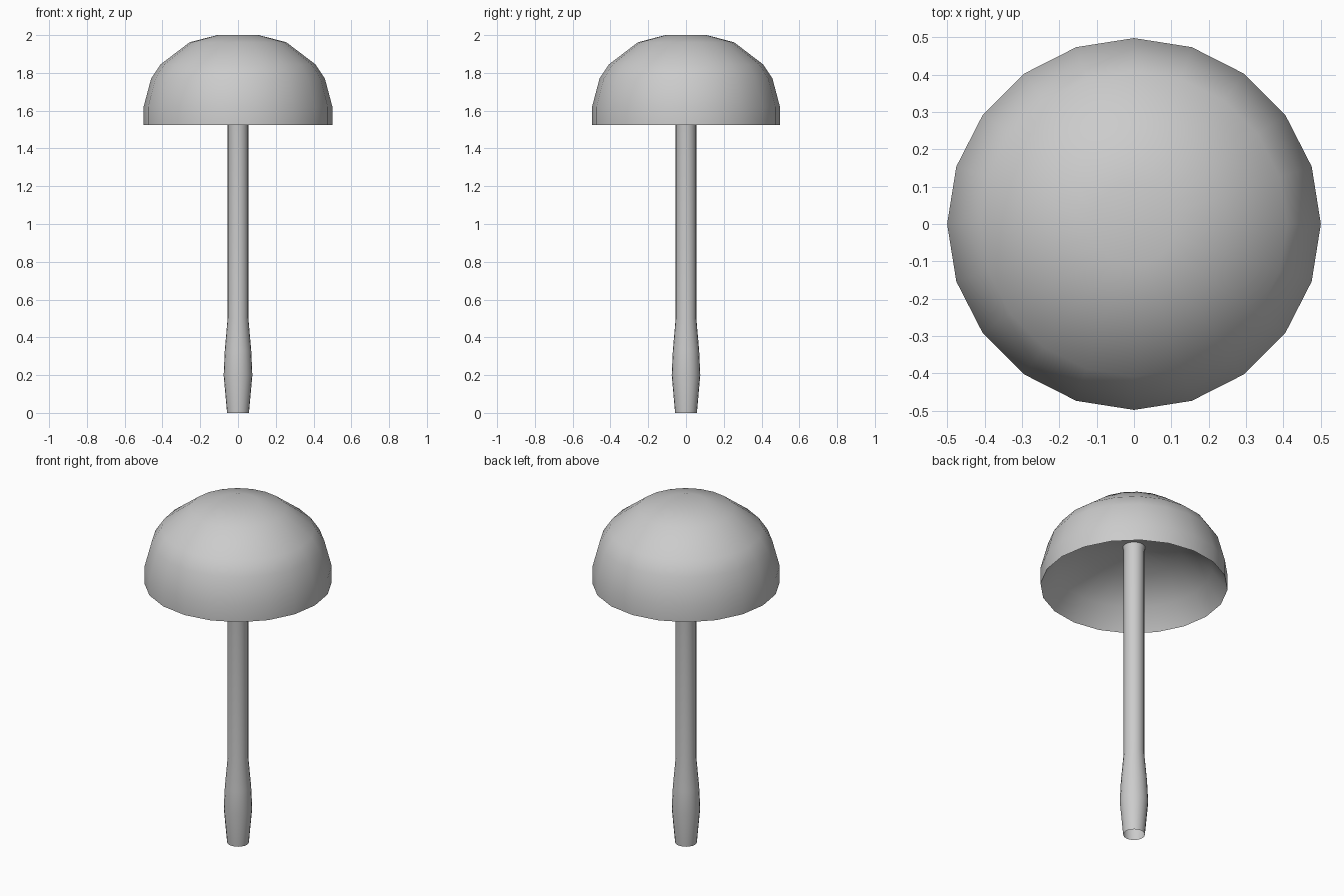
import bpy, bmesh
from math import cos, sin, pi, radians

if "Cube" in bpy.data.objects:
    bpy.data.objects.remove(bpy.data.objects["Cube"])


def lathe(name, profile, sides, angle):
    """Revolve (radius, z) points about z; radius 0 makes a pole."""
    bm = bmesh.new()
    rings = []
    for r, z in profile:
        if r == 0:
            rings.append([bm.verts.new((0, 0, z))] * sides)
        else:
            rings.append([bm.verts.new((r * cos(2 * pi * i / sides),
                                        0.995 * r * sin(2 * pi * i / sides), z))
                          for i in range(sides)])
    for a, b in zip(rings, rings[1:]):
        for i in range(sides):
            j = (i + 1) % sides
            bm.faces.new(dict.fromkeys((a[i], a[j], b[j], b[i])))
    bmesh.ops.recalc_face_normals(bm, faces=bm.faces)
    mesh = bpy.data.meshes.new(name)
    bm.to_mesh(mesh)
    bm.free()
    obj = bpy.data.objects.new(name, mesh)
    bpy.context.collection.objects.link(obj)
    bpy.ops.object.select_all(action='DESELECT')
    obj.select_set(True)
    bpy.context.view_layer.objects.active = obj
    bpy.ops.object.shade_smooth_by_angle(angle=radians(angle))
    return obj


# Domed cap with a shallower hollow underneath
lathe("cap", [(0.06, 1.765), (0.25, 1.735), (0.42, 1.64), (0.5, 1.525),
              (0.5, 1.62), (0.46, 1.77), (0.41, 1.845), (0.256, 1.962),
              (0.11, 2.0), (0, 2.0)], 20, 50)

# Slender open tube stem, swollen near the foot
lathe("stem", [(0.058, 0), (0.076, 0.2), (0.07, 0.33), (0.055, 0.5),
               (0.055, 1.74), (0.06, 1.765)], 20, 50)
